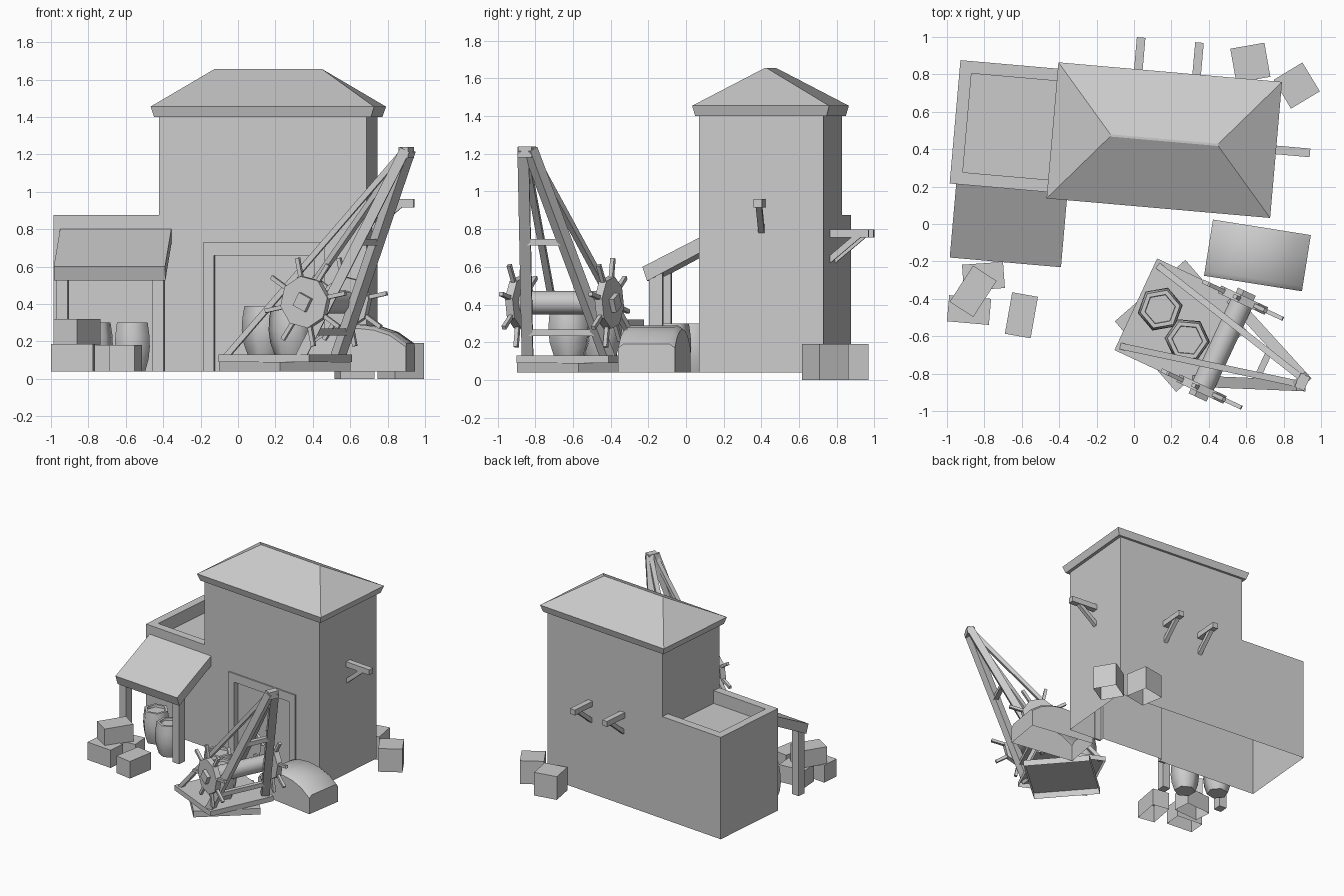
import bpy, bmesh
from math import radians, cos, sin, pi
from mathutils import Matrix, Vector

if "Cube" in bpy.data.objects:
    bpy.data.objects.remove(bpy.data.objects["Cube"])

GROUND = 0.04


def frame(x, y, deg, z=0):
    return Matrix.Translation((x, y, z)) @ Matrix.Rotation(radians(deg), 4, 'Z')


HOUSE = frame(-0.12, 0.473, -5)
CRANE = frame(0, 0, -25)      # local x points toward the crane tip


def finish(name, bm, mat=Matrix(), smooth=None, open_bottom=False):
    bmesh.ops.recalc_face_normals(bm, faces=bm.faces)
    if open_bottom:
        low = min(v.co.z for v in bm.verts) + 1e-3
        under = [f for f in bm.faces if all(v.co.z < low for v in f.verts)]
        bmesh.ops.delete(bm, geom=under, context='FACES_ONLY')
    bm.transform(mat)
    me = bpy.data.meshes.new(name)
    bm.to_mesh(me)
    bm.free()
    ob = bpy.data.objects.new(name, me)
    bpy.context.collection.objects.link(ob)
    if smooth:
        bpy.ops.object.select_all(action='DESELECT')
        ob.select_set(True)
        bpy.context.view_layer.objects.active = ob
        bpy.ops.object.shade_smooth_by_angle(angle=radians(smooth))
    return ob


def box(name, lo, hi, mat=Matrix(), **kw):
    lo, hi = Vector(lo), Vector(hi)
    bm = bmesh.new()
    bmesh.ops.create_cube(bm, size=1, matrix=Matrix.Translation((lo + hi) / 2) @ Matrix.Diagonal((*(hi - lo), 1)))
    return finish(name, bm, mat, **kw)


def loft(name, rings, mat=Matrix(), **kw):
    """Join equal-sized closed rings and cap both ends."""
    bm = bmesh.new()
    vs = [[bm.verts.new(p) for p in r] for r in rings]
    for a, b in zip(vs, vs[1:]):
        for i in range(len(a)):
            j = (i + 1) % len(a)
            bm.faces.new((a[i], a[j], b[j], b[i]))
    bm.faces.new(vs[0])
    bm.faces.new(vs[-1])
    return finish(name, bm, mat, **kw)


def beam(name, a, b, w, h, mat=Matrix()):
    a, b = Vector(a), Vector(b)
    d = b - a
    m = Matrix.Translation((a + b) / 2) @ d.to_track_quat('Z', 'Y').to_matrix().to_4x4()
    box(name, (-w / 2, -h / 2, -d.length / 2), (w / 2, h / 2, d.length / 2), mat @ m)


def barrel(name, x, y, z, r, h, deg):
    prof = [(.74, 0), (.93, .25), (1, .5), (.97, .75), (.88, 1), (.68, 1), (.66, .93)]
    rings = [[(r * k * cos(i * pi / 3), r * k * sin(i * pi / 3), h * t) for i in range(6)] for k, t in prof]
    loft(name, rings, frame(x, y, deg, z), smooth=65)


def crate(name, x, y, z, sx, sy, h, deg):
    box(name, (-sx / 2, -sy / 2, 0), (sx / 2, sy / 2, h), frame(x, y, deg, z), open_bottom=True)


# Building: stepped silhouette with door recess and sunken flat roof
sil = [(-.84, GROUND), (.84, GROUND), (.84, 1.4), (-.274, 1.4), (-.274, .875), (-.84, .875)]
house = loft("building", [[(x, y, z) for x, z in sil] for y in (-.331, .331)])
cutters = [box("parapet_cutter", (-.775, -.265, .77), (-.272, .265, .88)),
           box("door_cutter", (.022, -.4, 0), (.558, -.296, .66))]
for c in cutters:
    c.hide_render = True
    mod = house.modifiers.new("cut", 'BOOLEAN')
    mod.operation = 'DIFFERENCE'
    mod.object = c
bpy.context.view_layer.update()
cut = house.evaluated_get(bpy.context.evaluated_depsgraph_get())
bm = bmesh.new()
bm.from_mesh(cut.to_mesh())
for ob in [house] + cutters:
    bpy.data.objects.remove(ob)
finish("building", bm, HOUSE, open_bottom=True)

# Door surround
door = [(-.034, GROUND), (-.034, .73), (.614, .73), (.614, GROUND),
        (.558, GROUND), (.558, .66), (.022, .66), (.022, GROUND)]
loft("door_frame", [[(x, y, z) for x, z in door] for y in (-.342, -.325)], HOUSE)


# Hipped roof with thick eaves
def rect(hx, hy, z):
    return [(.283 + sx * hx, sy * hy, z) for sx, sy in ((-1, -1), (1, -1), (1, 1), (-1, 1))]


loft("hip_roof", [rect(.582, .35, 1.40), rect(.6, .365, 1.455), rect(.29, .006, 1.655)], HOUSE)

# Wall brackets with diagonal struts
for i, m in enumerate([HOUSE @ frame(.112, .331, 90, .777), HOUSE @ frame(.425, .331, 90, .777),
                       HOUSE @ frame(.84, 0, 0, .938)]):
    box(f"bracket_beam_{i}", (-.02, -.023, -.022), (.205 if i < 2 else .225, .023, .022), m)
    beam(f"bracket_strut_{i}", (-.01, 0, -.145), (.15, 0, -.01), .032, .032, m)

# Canopy and posts
prof = [(-.725, .60), (-.325, .805), (-.325, .725), (-.70, .525)]
loft("canopy", [[(x, y, z) for y, z in prof] for x in (-.805, -.208)], HOUSE)
for i, x in enumerate((-.765, -.25)):
    box(f"canopy_post_{i}", (x - .032, -.69, GROUND), (x + .032, -.62, .58), HOUSE)

# Barrels under the canopy
barrel("canopy_barrel_0", -.775, .05, GROUND, .108, .26, 10)
barrel("canopy_barrel_1", -.565, -.08, GROUND, .108, .26, 30)

# Crates
for i, c in enumerate([(-.805, -.28, .04, .22, .14, .14, 4), (-.882, -.46, .04, .225, .14, .145, -5),
                       (-.86, -.36, .18, .23, .15, .14, 57), (-.602, -.488, .04, .14, .225, .14, -10),
                       (.622, .862, 0, .185, .185, .19, 10), (.87, .74, 0, .18, .18, .19, 31)]):
    crate(f"crate_{i}", *c)

# Covered pile with an arched top
arch = [(-.265, GROUND), (-.265, .19), (-.18, .25), (-.09, .28), (0, .29),
        (.09, .28), (.18, .25), (.265, .19), (.265, GROUND)]
loft("covered_pile", [[(x, y, z - dz * (z > .1)) for x, z in arch]
                      for y, dz in ((-.152, .02), (-.125, 0), (.125, 0), (.152, .02))],
     frame(.66, -.168, -9), smooth=40, open_bottom=True)

# Crane base: two crossed slabs
box("crane_base_lower", (-.25, -.25, GROUND), (.25, .25, .09), frame(.25, -.545, 41), open_bottom=True)
box("crane_base_upper", (.19, -.655, .09), (.725, -.115, .13), CRANE, open_bottom=True)
barrel("crane_barrel_0", .14, -.455, .13, .122, .26, 10)
barrel("crane_barrel_1", .285, -.62, .13, .122, .26, -5)

# Crane legs, stays and winch wheels, mirrored about the crane axis
MID, AX = -.385, .70
for s, side in ((-1, "front"), (1, "back")):
    beam(f"crane_leg_{side}", (.66, MID + s * .235, .12), (1.175, MID + s * .02, 1.225), .06, .055, CRANE)
    beam(f"crane_stay_{side}", (.22, MID + s * .235, .12), (1.15, MID + s * .02, 1.2), .035, .03, CRANE)
    hub = CRANE @ Matrix.Translation((AX, MID + s * .262, .41))
    for part, r, n, t in (("wheel", .14, 8, .022), ("wheel_boss", .055, 4, .05)):
        loft(f"{part}_{side}", [[(r * cos(2 * pi * (i + .2) / n), y, r * sin(2 * pi * (i + .2) / n))
                                for i in range(n)] for y in (-t, t)], hub)
    for k in range(8):
        a = 2 * pi * (k + .25) / 8
        beam(f"wheel_handle_{side}_{k}", (.1 * cos(a), 0, .1 * sin(a)),
             (.24 * cos(a), 0, .24 * sin(a)), .022, .022, hub)
box("crane_cap", (1.145, MID - .04, 1.18), (1.2, MID + .04, 1.24), CRANE)
for i, z in enumerate((.25, .73)):
    t = (z - .12) / 1.105
    x, w = .66 + .515 * t, .235 - .215 * t
    beam(f"crane_crossbar_{i}", (x, MID - w, z), (x, MID + w, z), .035, .035, CRANE)

# Winch drum
loft("winch_drum", [[(AX + .062 * cos(i * pi / 6), y, .41 + .062 * sin(i * pi / 6)) for i in range(12)]
                    for y in (MID - .25, MID + .25)], CRANE, smooth=40)
